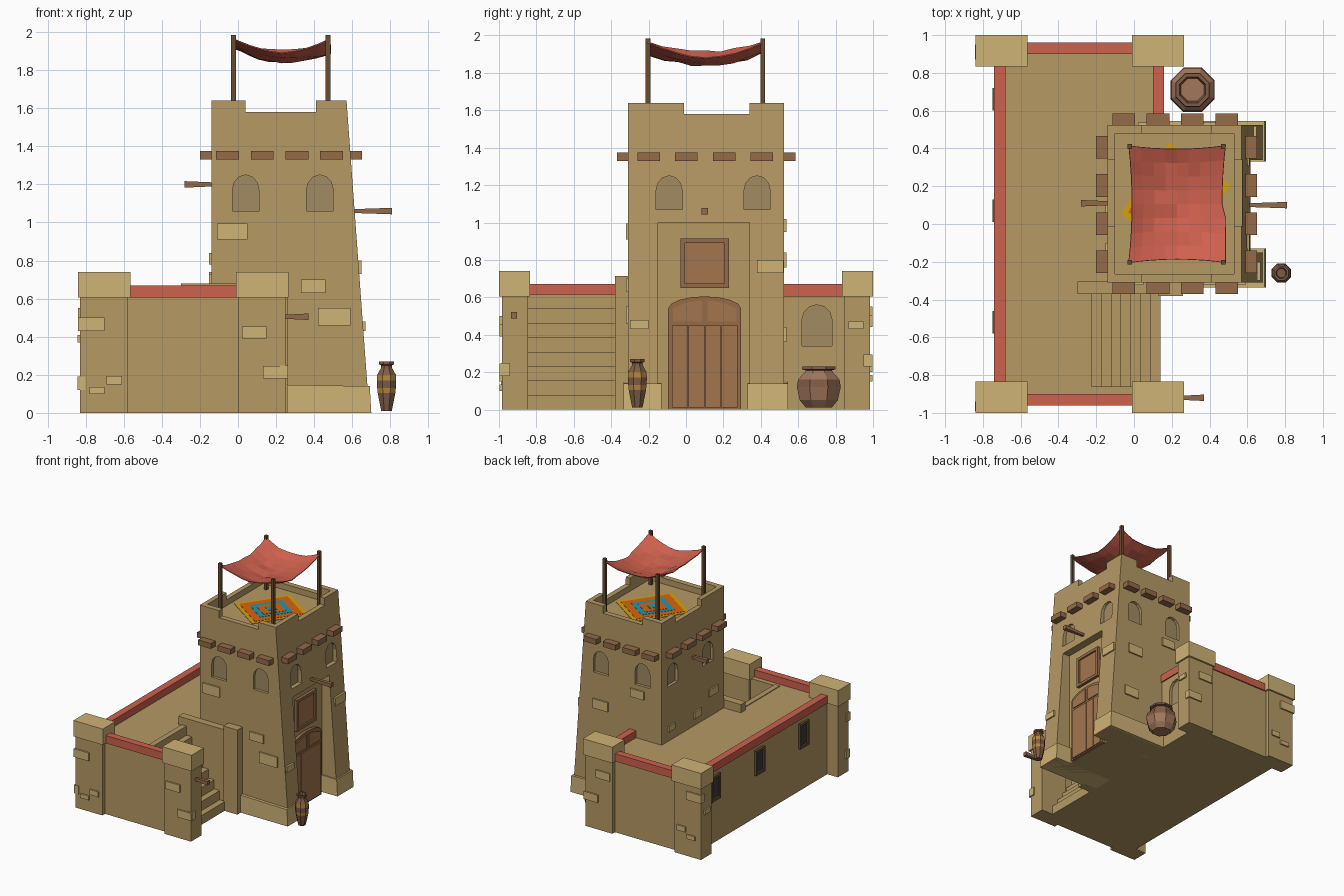
import bpy, bmesh, math, random
from mathutils import Matrix, Vector

if "Cube" in bpy.data.objects:
    bpy.data.objects.remove(bpy.data.objects["Cube"])

random.seed(4)

def mat(name, r, g, b):
    m = bpy.data.materials.new(name)
    m.diffuse_color = tuple((c / 255) ** 2.2 for c in (r, g, b)) + (1,)
    m.use_nodes = True
    m.node_tree.nodes["Principled BSDF"].inputs["Base Color"].default_value = m.diffuse_color
    return m

WALL = mat("adobe", 180, 152, 100)
STONE = mat("light_stone", 206, 178, 117)
PANE = mat("window_recess", 160, 138, 98)
RED = mat("red_clay", 204, 98, 78)
CLOTH = mat("red_cloth", 208, 98, 80)
WOOD = mat("wood", 146, 106, 74)
DARK = mat("dark_wood", 105, 78, 52)
DOOR = mat("door_wood", 162, 117, 80)
GLASS = mat("dark_opening", 62, 60, 66)
YELLOW = mat("yellow", 214, 158, 20)
ORANGE = mat("orange", 214, 100, 20)
BLUE = mat("blue", 30, 150, 190)
CLAY = mat("clay", 160, 118, 92)
CLAY2 = mat("clay_dark", 125, 92, 72)
GOLD = mat("ochre", 178, 132, 62)

def finish(name, bm, *mats):
    bmesh.ops.recalc_face_normals(bm, faces=bm.faces)
    me = bpy.data.meshes.new(name)
    bm.to_mesh(me)
    bm.free()
    for m in mats:
        me.materials.append(m)
    ob = bpy.data.objects.new(name, me)
    bpy.context.collection.objects.link(ob)
    return ob

def boxes(name, m, *dims):
    """One object made of boxes given as x0, x1, y0, y1, z0, z1."""
    bm = bmesh.new()
    for x0, x1, y0, y1, z0, z1 in dims:
        M = Matrix.Translation(((x0 + x1) / 2, (y0 + y1) / 2, (z0 + z1) / 2))
        bmesh.ops.create_cube(bm, size=1, matrix=M @ Matrix.Diagonal((x1 - x0, y1 - y0, z1 - z0, 1)))
    return finish(name, bm, m)

def prism(name, m, pts, axis, a, b):
    """Extrude a (horizontal, z) profile along x or y from a to b."""
    bm = bmesh.new()
    put = (lambda h, z, t: (h, t, z)) if axis == 'y' else (lambda h, z, t: (t, h, z))
    A, B = ([bm.verts.new(put(h, z, t)) for h, z in pts] for t in (a, b))
    n = len(pts)
    bm.faces.new(A)
    bm.faces.new(B)
    for i in range(n):
        bm.faces.new((A[i], A[(i + 1) % n], B[(i + 1) % n], B[i]))
    return finish(name, bm, m)

def arch(c, w, z0, zs, z1, n=6):
    return [(c - w, z0), (c + w, z0)] + [
        (c + w * math.cos(math.pi * i / n), zs + (z1 - zs) * math.sin(math.pi * i / n)) for i in range(n + 1)]

def cut(ob, cutter):
    md = ob.modifiers.new("cut", 'BOOLEAN')
    md.operation, md.solver, md.object = 'DIFFERENCE', 'EXACT', cutter
    bpy.context.view_layer.objects.active = ob
    bpy.ops.object.modifier_apply(modifier=md.name)
    bpy.data.objects.remove(cutter)

# Tower: vertical on three sides, leaning wall on the door side
X0, X1, Y0, Y1, TOP = -0.14, 0.57, -0.31, 0.525, 1.64
slope = lambda z: 0.69 - 0.12 * z / TOP
tower = prism("tower", WALL, [(X0, 0.0), (0.69, 0.0), (X1, TOP), (X0, TOP)], 'y', Y0, Y1)
for dims in ((X0 + .04, X1 - .04, Y0 + .045, Y1 - .045, 1.53, 1.8),
             (0.04, 0.41, -1, 1, 1.58, 1.8), (-1, 1, -0.01, 0.34, 1.58, 1.8),
             (0.55, 0.9, -0.15, 0.34, -0.1, 1.0)):
    cut(tower, boxes("cutter", WALL, dims))

# Arched window recesses on all four tower faces
def recess(ob, axis, c, w, z0, z1, outer, inner):
    pts = arch(c, w, z0, z1 - 0.08, z1)
    cut(ob, prism("cutter", WALL, pts, axis, outer, inner))
    prism("arched_window", PANE, pts, axis, inner, inner + 0.006 * (1 if outer > inner else -1))

for c in (0.04, 0.43):
    recess(tower, 'y', c, 0.07, 1.06, 1.25, Y0 - .1, Y0 + .03)
    recess(tower, 'y', c, 0.07, 1.06, 1.25, Y1 + .1, Y1 - .03)
for c in (-0.09, 0.38):
    recess(tower, 'x', c, 0.07, 1.07, 1.25, X0 - .1, X0 + .03)
    recess(tower, 'x', c, 0.07, 1.07, 1.25, 0.75, 0.57)

# Tower footings beside the door
for a, b in ((-0.335, -0.13), (0.33, 0.545)):
    prism("tower_footing", STONE, [(0.14, 0), (0.70, 0), (0.692, 0.14), (0.14, 0.15)], 'y', a, b)

# Door with arched frame, leaves, and the shutter above
prism("door_frame", WOOD, arch(0.10, 0.195, 0.0, 0.54, 0.605, 8), 'x', 0.54, 0.575)
for s in (-1, 1):
    prism("door_arch_panel", DOOR, [(0.10 + s * h, z) for h, z in
          ((0.015, 0.47), (0.17, 0.47), (0.17, 0.54), (0.10, 0.572), (0.015, 0.582))], 'x', 0.57, 0.582)
boxes("door_planks", DOOR, *[(0.57, 0.584, -0.075 + i * .0885, 0.01 + i * .0885, 0.01, 0.45) for i in range(4)])
boxes("shutter_frame", WOOD, (0.54, 0.575, -0.03, 0.23, 0.65, 0.675), (0.54, 0.575, -0.03, 0.23, 0.89, 0.915),
      (0.54, 0.575, -0.03, -0.005, 0.67, 0.9), (0.54, 0.575, 0.205, 0.23, 0.67, 0.9))
boxes("shutter", DOOR, (0.54, 0.562, -0.01, 0.21, 0.67, 0.9))

# Beam ends around the tower
beams = []
for i in range(4):
    x, y = -0.115 + i * 0.182, -0.26 + i * 0.202
    beams += [(x, x + .12, Y0 - .06, Y0 + .02, 1.33, 1.375), (x, x + .12, Y1 - .02, Y1 + .06, 1.33, 1.375),
              (X0 - .06, X0 + .02, y, y + .12, 1.33, 1.375), (0.56, 0.65, y, y + .12, 1.33, 1.375)]
boxes("beam_ends", WOOD, *beams)

# Tapered pegs, thicker at the outer end
for x0, x1, y, z in ((-0.1, -0.28, 0.11, 1.2), (0.58, 0.81, 0.10, 1.06), (0.22, 0.37, -0.92, 0.505)):
    bm = bmesh.new()
    bmesh.ops.create_cone(bm, cap_ends=True, segments=4, radius1=0.013, radius2=0.024, depth=abs(x1 - x0),
        matrix=Matrix.Translation(((x0 + x1) / 2, y, z)) @ Matrix.Rotation(math.copysign(math.pi / 2, x1 - x0), 4, 'Y')
        @ Matrix.Rotation(math.pi / 4, 4, 'Z'))
    finish("wall_peg", bm, WOOD)

# Platform with a stairwell notch
DECK = 0.61
boxes("platform", WALL, (-0.73, -0.26, -0.95, 0.95, 0, DECK))
boxes("front_wall", WALL, (-0.26, 0.02, -0.95, -0.86, 0, DECK))
side = boxes("platform_side", WALL, (-0.26, 0.15, -0.33, 0.95, 0, DECK))
recess(side, 'x', 0.70, 0.08, 0.34, 0.56, 0.3, 0.12)
boxes("stairs", WALL, *[(-0.27, 0.14 - i * .052, -0.87, -0.36, 0 if i == 0 else i * .077, (i + 1) * .077)
                        for i in range(8)])
boxes("stair_wall", WALL, (-0.30, 0.16, -0.37, -0.305, 0, 0.68), (0.13, 0.26, -0.38, -0.305, 0, 0.715))

# Corner pillars with caps
for x in (-0.83, 0.0):
    for y in (-0.985, 0.845):
        boxes("corner_pillar", WALL, (x, x + .25, y, y + .14, 0, 0.62))
        boxes("pillar_cap", STONE, (x - .01, x + .265, y - .015 if y < 0 else y - .01,
                                    y + .15 if y < 0 else y + .155, 0.605, 0.74))

# Red wall copings
boxes("coping", RED, (-0.57, -0.01, -0.96, -0.90, DECK - .005, 0.67), (-0.57, -0.01, 0.90, 0.96, DECK - .005, 0.67),
      (-0.74, -0.68, -0.84, 0.84, DECK - .005, 0.67), (0.10, 0.16, 0.50, 0.84, DECK - .005, 0.67))

# Framed slit windows on the long left wall
for y in (-0.52, 0.07, 0.66):
    boxes("slit_window", GLASS, (-0.736, -0.71, y - .05, y + .05, 0.37, 0.56))
    boxes("slit_frame", DARK, (-0.75, -0.71, y - .06, y - .04, 0.36, 0.57), (-0.75, -0.71, y + .04, y + .06, 0.36, 0.57),
          (-0.75, -0.71, y - .04, y + .04, 0.36, 0.38), (-0.75, -0.71, y - .04, y + .04, 0.55, 0.57))

# Raised stones: each is u0, u1, z0, z1 on a face
E = 0.012
bricks = [(u0, u1, Y0 - E, Y0 + .02, z0, z1) for u0, u1, z0, z1 in
          ((-0.11, 0.05, .91, .995), (0.33, 0.46, .63, .70), (0.42, 0.59, .46, .55))]
bricks += [(u0, u1, Y1 - .02, Y1 + E, z0, z1) for u0, u1, z0, z1 in
           ((0.02, 0.15, .95, 1.02), (0.36, 0.50, .76, .84), (0.40, 0.54, .36, .44))]
bricks += [(X0 - E, X0 + .02, u0, u1, z0, z1) for u0, u1, z0, z1 in
           ((0.0, 0.1, .67, .73), (0.36, 0.44, .69, .74), (-0.22, -0.1, .78, .84))]
bricks += [(slope(z0) - .03, slope(z0) + E, u0, u1, z0, z1) for u0, u1, z0, z1 in
           ((0.38, 0.52, .73, .80), (-0.3, -0.2, .43, .48))]
for u0, u1, z0, z1 in ((-0.84, -0.70, .43, .50), (-0.69, -0.61, .15, .195), (-0.78, -0.70, .10, .135),
                       (0.02, 0.15, .39, .455), (0.13, 0.26, .18, .245)):
    bricks += [(u0, u1, -0.985 - E, -0.95, z0, z1), (u0, u1, 0.95, 0.985 + E, z0 + .05, z1 + .05)]
for y0, y1, z0, z1 in ((0.87, 0.95, .43, .47), (-0.99, -0.94, .18, .25)):
    bricks += [(0.22, 0.25 + E, y0, y1, z0, z1), (-0.83 - E, -0.8, y0, y1, z0 - .06, z1 - .06)]
boxes("raised_stones", STONE, *bricks)

# Rug on the roof: nested rectangles, slightly raised
for i, m in enumerate((YELLOW, ORANGE, BLUE, ORANGE, BLUE)):
    k = (1, .86, .58, .40, .16)[i]
    rug = boxes("rug_layer", m, (-.23 * k, .23 * k, -.197 * k, .197 * k, 0, .004 + .002 * i))
    rug.matrix_world = Matrix.Translation((0.22, 0.13, 1.53)) @ Matrix.Rotation(math.radians(55.6), 4, 'Z')

# Canopy posts
boxes("canopy_posts", DARK, *[(x - .0125, x + .0125, y - .0125, y + .0125, 1.52, 1.985)
                              for x in (-0.023, 0.472) for y in (-0.203, 0.41)])

# Sagging cloth canopy
bm = bmesh.new()
bmesh.ops.create_grid(bm, x_segments=8, y_segments=8, size=1)
for v in bm.verts:
    u, w = v.co.x, v.co.y
    sag = .055 * (1 - u * u) + .055 * (1 - w * w)
    free = 1 - (u * w) ** 2
    v.co = (0.228 + 0.256 * u * (1 - .07 * (1 - w * w)) + .02 * free * u * (u > 0) * (w < 0),
            0.105 + 0.31 * w * (1 - .06 * (1 - u * u)),
            1.968 - sag - .012 * free * (1 + u) + free * random.uniform(-.009, .009))
canopy = finish("canopy", bm, CLOTH)
md = canopy.modifiers.new("thickness", 'SOLIDIFY')
md.thickness = 0.006

# Eight-sided pots, turned from a radius/height profile with coloured bands
def pot(name, x, y, prof, bands, *mats):
    bm = bmesh.new()
    rings = [[bm.verts.new((x + r * math.cos(math.pi * (i + .5) / 4), y + r * math.sin(math.pi * (i + .5) / 4), z))
              for i in range(8)] for r, z in prof]
    for j, (a, b) in enumerate(zip(rings, rings[1:])):
        for i in range(8):
            bm.faces.new((a[i], a[(i + 1) % 8], b[(i + 1) % 8], b[i])).material_index = bands[j]
    bm.faces.new(rings[0])
    bm.faces.new(rings[-1])
    finish(name, bm, *mats)

pot("round_pot", 0.31, 0.71, [(.075, .01), (.11, .05), (.127, .12), (.12, .16), (.085, .195), (.075, .21), (.098, .215),
    (.095, .23), (.075, .23), (.065, .20)], (0, 0, 1, 0, 0, 1, 1, 1, 1), CLAY, CLAY2)
pot("tall_vase", 0.78, -0.26, [(.03, .01), (.045, .08), (.05, .105), (.053, .13), (.055, .17), (.053, .20), (.032, .235),
    (.03, .25), (.042, .255), (.042, .27), (.03, .27), (.025, .25)], (0, 0, 1, 0, 1, 0, 0, 0, 0, 0, 0), CLAY2, GOLD)
